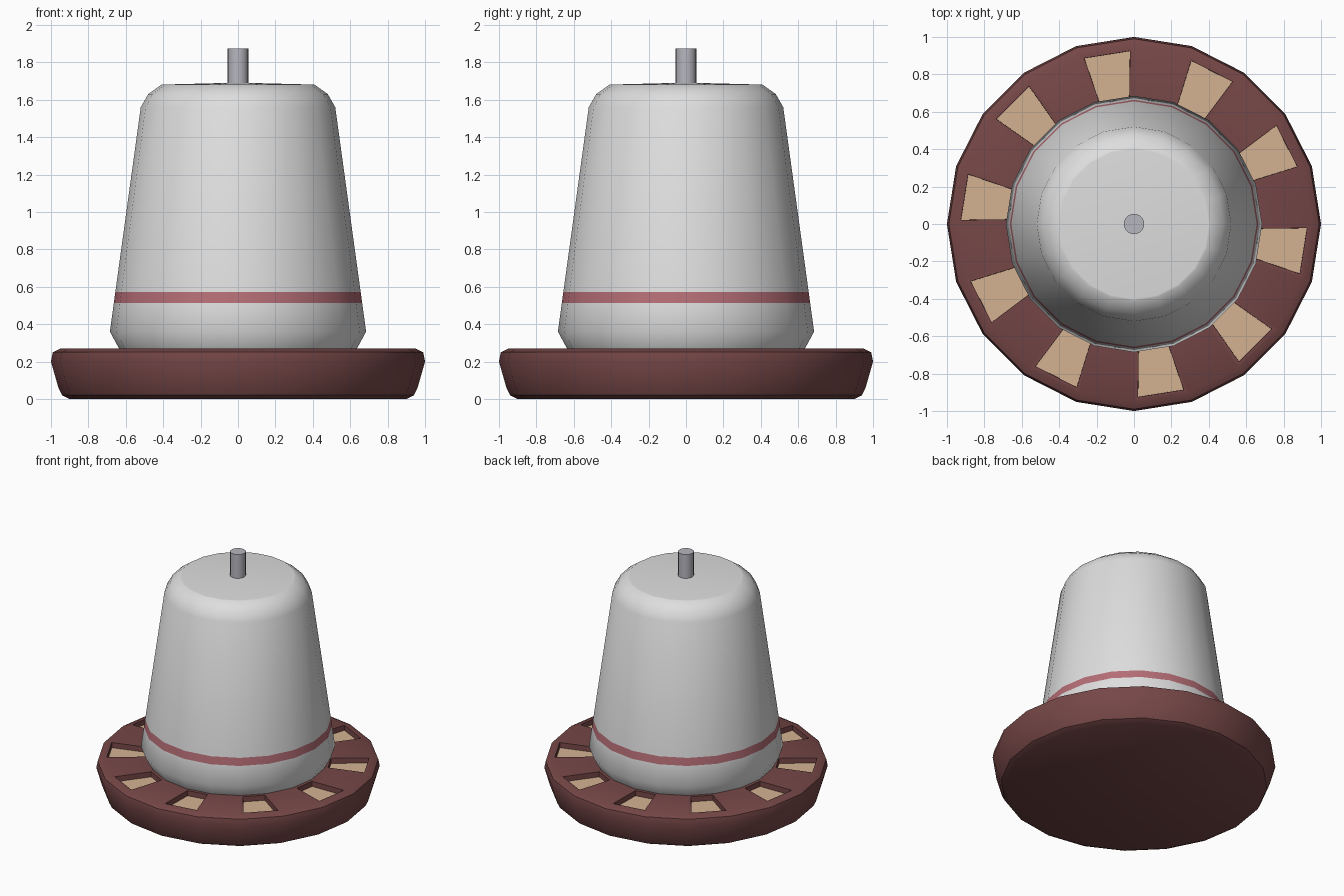
import bpy, bmesh, math

if "Cube" in bpy.data.objects:
    bpy.data.objects.remove(bpy.data.objects["Cube"])

SIDES = 20


def material(name, rgb):
    m = bpy.data.materials.new(name)
    m.diffuse_color = (*rgb, 1.0)
    m.use_nodes = True
    m.node_tree.nodes["Principled BSDF"].inputs["Base Color"].default_value = m.diffuse_color
    return m


BROWN = material("brown_red_plastic", (0.18, 0.062, 0.062))
FEED = material("tan_feed", (0.66, 0.45, 0.29))
WHITE = material("light_grey_plastic", (0.73, 0.73, 0.73))
STRIPE = material("rose_stripe", (0.46, 0.155, 0.18))
METAL = material("grey_metal", (0.47, 0.47, 0.52))


def lathe(profile, sides=SIDES):
    """Revolve (radius, z) points around z; radius 0 becomes a single pole."""
    bm = bmesh.new()
    rings = []
    for r, z in profile:
        n = 1 if r == 0 else sides
        rings.append([bm.verts.new((r * math.cos(2 * math.pi * i / sides),
                                    r * math.sin(2 * math.pi * i / sides), z))
                      for i in range(n)])
    for a, b in zip(rings, rings[1:]):
        for i in range(sides):
            j = (i + 1) % sides
            if len(a) == 1:
                bm.faces.new((a[0], b[j], b[i]))
            elif len(b) == 1:
                bm.faces.new((a[i], a[j], b[0]))
            else:
                bm.faces.new((a[i], a[j], b[j], b[i]))
    bm.normal_update()
    return bm


def finish(bm, name, mats, angle):
    me = bpy.data.meshes.new(name)
    bm.to_mesh(me)
    bm.free()
    for m in mats:
        me.materials.append(m)
    me.shade_smooth()
    me.set_sharp_from_angle(angle=math.radians(angle))
    ob = bpy.data.objects.new(name, me)
    bpy.context.collection.objects.link(ob)
    return ob


# Feeding tray
tray = lathe([(0, 0), (0.90, 0), (0.94, 0.02), (0.96, 0.06), (1.0, 0.20),
              (0.99, 0.25), (0.95, 0.27), (0.635, 0.27), (0, 0.27)])

# Feed openings: every second face of the flat top ring, inset and sunk
openings = []
for f in tray.faces:
    c = f.calc_center_median()
    if f.normal.z > 0.99 and 0.7 < math.hypot(c.x, c.y) < 0.9:
        if int(math.degrees(math.atan2(c.y, c.x)) % 360 // 18) % 2 == 1:
            openings.append(f)
bmesh.ops.inset_individual(tray, faces=openings, thickness=0.033)
bmesh.ops.inset_individual(tray, faces=openings, thickness=0.001)
for f in openings:
    f.material_index = 1
    for v in f.verts:
        v.co.z -= 0.04
tray.normal_update()
finish(tray, "feeding_tray", [BROWN, FEED], 30)


# Tapered hopper with painted stripe
def wall(z):
    return 0.685 + (0.52 - 0.685) * (z - 0.36) / (1.56 - 0.36)


hopper = lathe([(0.635, 0.268), (0.685, 0.36), (wall(0.513), 0.513),
                (wall(0.572), 0.572), (0.52, 1.56), (0.48, 1.63),
                (0.41, 1.68), (0.40, 1.681), (0.055, 1.69), (0, 1.69)])
for f in hopper.faces:
    if 0.52 < f.calc_center_median().z < 0.56:
        f.material_index = 1
finish(hopper, "hopper", [WHITE, STRIPE], 39)

# Hanging rod
finish(lathe([(0, 1.66), (0.055, 1.66), (0.055, 1.875), (0, 1.875)]),
       "hanging_rod", [METAL], 30)
